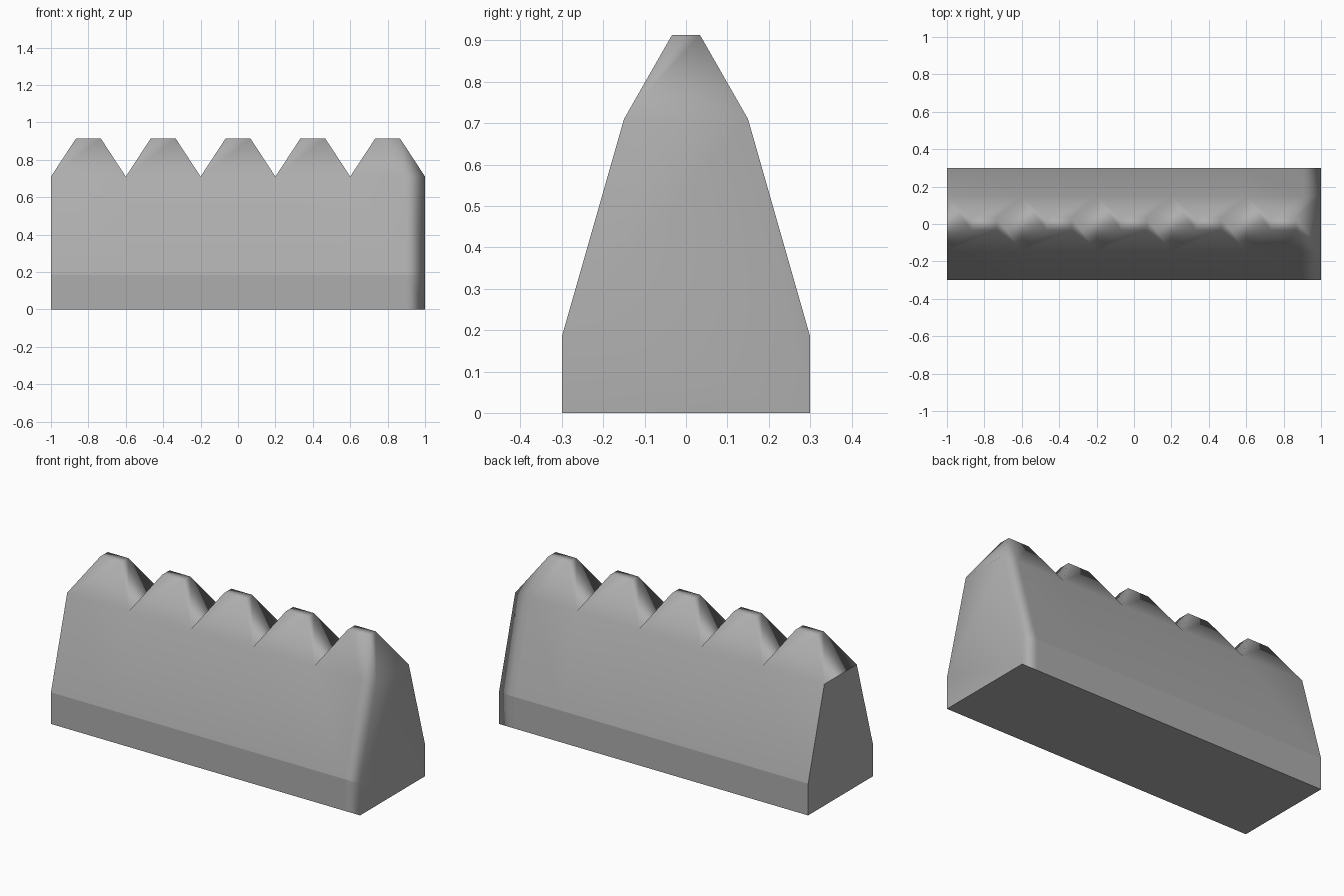
import bpy, bmesh

cube = bpy.data.objects.get("Cube")
if cube:
    bpy.data.objects.remove(cube, do_unlink=True)

TEETH, PITCH = 5, 0.4
SHOULDER, PEAK = 0.71, 0.913

grey = bpy.data.materials.new("plain grey")
grey.use_nodes = True
colour = (0.42, 0.42, 0.42, 1)
grey.diffuse_color = colour
grey.node_tree.nodes["Principled BSDF"].inputs["Base Color"].default_value = colour

bm = bmesh.new()

# Tapered body: one cross-section swept along x, open on top under the teeth
section = [(-0.15, SHOULDER), (-0.3, 0.185), (-0.3, 0), (0.3, 0), (0.3, 0.185), (0.15, SHOULDER)]
valleys = [-1 + PITCH * i for i in range(TEETH)]
stations = valleys + [0.9, 1.0]
rings = [[bm.verts.new((x, y, z)) for y, z in section] for x in stations]
for a, b in zip(rings, rings[1:]):
    for j in range(len(section) - 1):
        bm.faces.new((a[j], a[j + 1], b[j + 1], b[j]))
left_end = bm.faces.new(rings[0])
bm.faces.new(rings[-1])

# Truncated pyramid teeth
for i, x in enumerate(valleys):
    mid = x + PITCH / 2
    t = [bm.verts.new((mid + dx, dy, PEAK)) for dx, dy in
         ((-0.067, -0.034), (0.067, -0.034), (0.067, 0.034), (-0.067, 0.034))]
    last = i == TEETH - 1
    a, b = rings[i], rings[-1] if last else rings[i + 1]
    extra = rings[-2] if last else None
    bm.faces.new([a[0]] + ([extra[0]] if last else []) + [b[0], t[1], t[0]])
    bm.faces.new([b[0], b[5], t[2], t[1]])
    bm.faces.new([b[5]] + ([extra[5]] if last else []) + [a[5], t[3], t[2]])
    bm.faces.new([a[5], a[0], t[0], t[3]])
    bm.faces.new(t)

bmesh.ops.recalc_face_normals(bm, faces=bm.faces[:])

# Crisp creases: base outline, lower band and the -x end; the rest is smooth
for f in bm.faces:
    f.smooth = True
for e in bm.edges:
    zs = [v.co.z for v in e.verts]
    flat = abs(zs[0] - zs[1]) < 0.001
    if (flat and zs[0] < 0.2) or left_end in e.link_faces:
        e.smooth = False

mesh = bpy.data.meshes.new("toothed_ridge")
bm.to_mesh(mesh)
bm.free()
mesh.materials.append(grey)
ridge = bpy.data.objects.new("toothed_ridge", mesh)
bpy.context.collection.objects.link(ridge)

# Large faces keep their flat shading, the small ones blend into them
weighted = ridge.modifiers.new("weighted_normals", 'WEIGHTED_NORMAL')
weighted.mode = 'FACE_AREA'
weighted.keep_sharp = True
